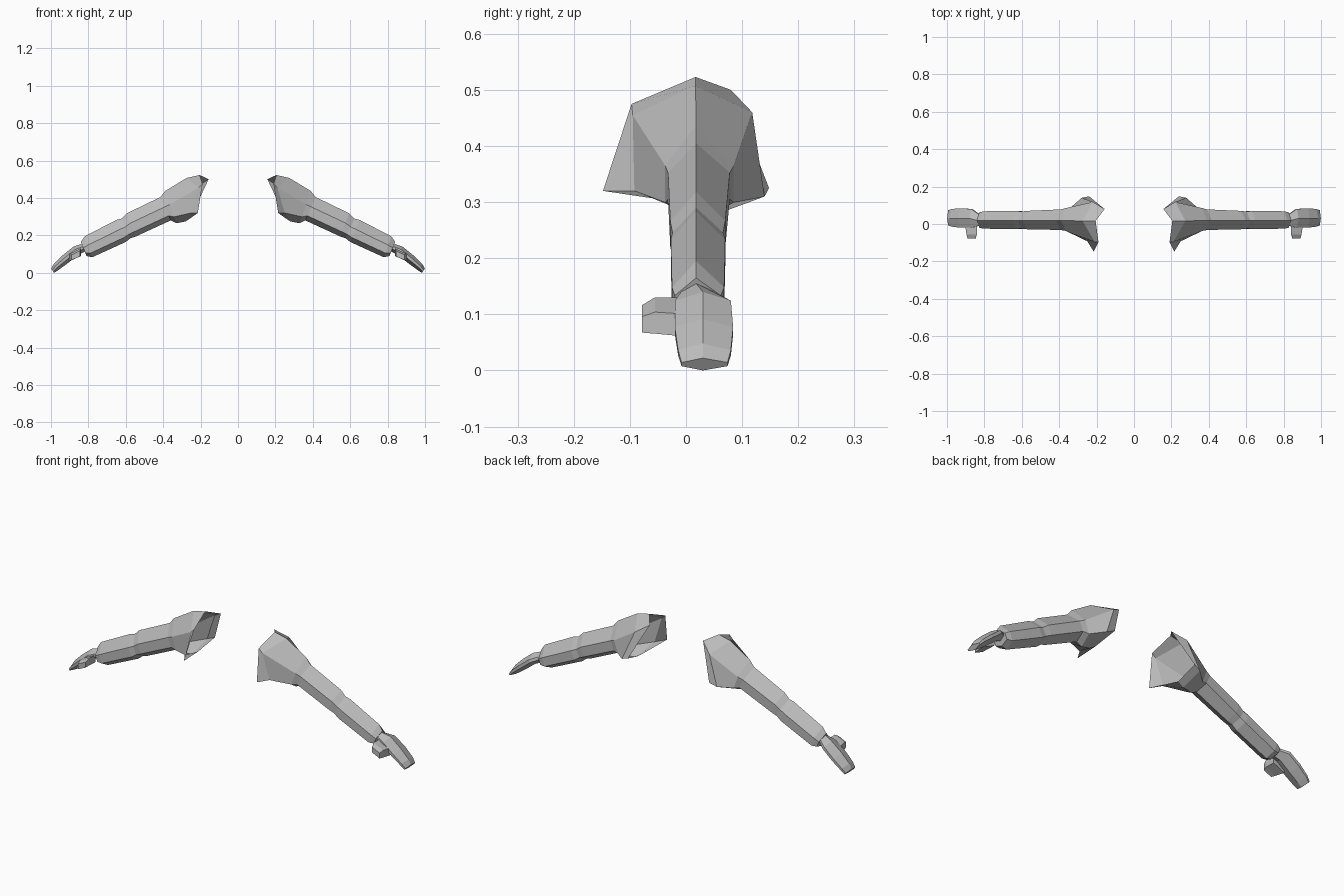
import bpy, bmesh

if "Cube" in bpy.data.objects:
    bpy.data.objects.remove(bpy.data.objects["Cube"])

grey = bpy.data.materials.new("plain_grey")
grey.use_nodes = True
grey.diffuse_color = (0.5, 0.5, 0.5, 1)
grey.node_tree.nodes["Principled BSDF"].inputs["Base Color"].default_value = (0.5, 0.5, 0.5, 1)


def section(top, bottom, back, front, upper=0.42, lower=0.8, ridge=0.018):
    """Six-sided slanted section: top ridge, two back, bottom ridge, two front points."""
    def at(f, y):
        return (top[0] + (bottom[0] - top[0]) * f, y, top[1] + (bottom[1] - top[1]) * f)
    return [at(0, ridge), at(upper, back), at(lower, back),
            at(1, ridge), at(lower, front), at(upper, front)]


def loft(name, rings, cap_start=True, cap_end=True):
    """Skin the sections and mirror the part to the other side."""
    bm = bmesh.new()
    loops = [[bm.verts.new(p) for p in ring] for ring in rings]
    for a, b in zip(loops, loops[1:]):
        n = len(a)
        for i in range(n):
            j = (i + 1) % n
            bm.faces.new((a[i], a[j], b[j], b[i]))
    if cap_start:
        bm.faces.new(loops[0][::-1])
    if cap_end:
        bm.faces.new(loops[-1])
    bmesh.ops.recalc_face_normals(bm, faces=bm.faces)
    mesh = bpy.data.meshes.new(name)
    bm.to_mesh(mesh)
    bm.free()
    mesh.materials.append(grey)
    obj = bpy.data.objects.new(name, mesh)
    bpy.context.collection.objects.link(obj)
    obj.modifiers.new("other_side", 'MIRROR').use_mirror_merge = False
    return obj


# Flared, open shoulder rim and the widest part of the shoulder
rim = [(0.205, 0.017, 0.523), (0.157, 0.08, 0.50), (0.24, 0.148, 0.325),
       (0.25, 0.02, 0.295), (0.215, -0.148, 0.32), (0.19, -0.097, 0.475)]
shoulder = [(0.275, 0.017, 0.507), (0.22, 0.118, 0.46), (0.28, 0.14, 0.31),
            (0.28, 0.018, 0.275), (0.25, -0.092, 0.32), (0.21, -0.095, 0.455)]

# Upper arm, elbow groove, forearm and wrist
loft("arms", [
    rim,
    shoulder,
    section((0.39, 0.437), (0.33, 0.265), 0.085, -0.037),
    section((0.415, 0.405), (0.36, 0.28), 0.078, -0.032),
    section((0.595, 0.318), (0.545, 0.195), 0.070, -0.028),
    section((0.622, 0.290), (0.575, 0.185), 0.066, -0.024),
    section((0.65, 0.283), (0.60, 0.165), 0.070, -0.027),
    section((0.82, 0.195), (0.78, 0.083), 0.068, -0.025),
    section((0.84, 0.165), (0.81, 0.090), 0.062, -0.020),
], cap_start=False)

# Flat hands with blunt finger ends
hand = dict(upper=0.35, lower=0.65, ridge=0.03)
loft("hands", [
    section((0.835, 0.155), (0.815, 0.115), 0.050, -0.008, 0.35, 0.65, 0.018),
    section((0.88, 0.140), (0.855, 0.095), 0.080, -0.020, **hand),
    section((0.94, 0.092), (0.912, 0.050), 0.084, -0.020, **hand),
    section((0.985, 0.048), (0.96, 0.015), 0.080, -0.014, **hand),
    section((0.999, 0.022), (0.983, 0.000), 0.074, -0.008, **hand),
])


# Thumbs pointing to the front
def thumb_section(y, x, z, half_x, half_z):
    return [(x + half_x * sx, y, z + half_z * sz - 0.3 * half_x * sx)
            for sx, sz in ((-1, 1), (1, 0.6), (1, -1), (-1, -0.6))]


loft("thumbs", [
    thumb_section(0.0, 0.872, 0.095, 0.032, 0.025),
    thumb_section(-0.055, 0.868, 0.098, 0.028, 0.024),
    thumb_section(-0.078, 0.868, 0.092, 0.022, 0.018),
])
